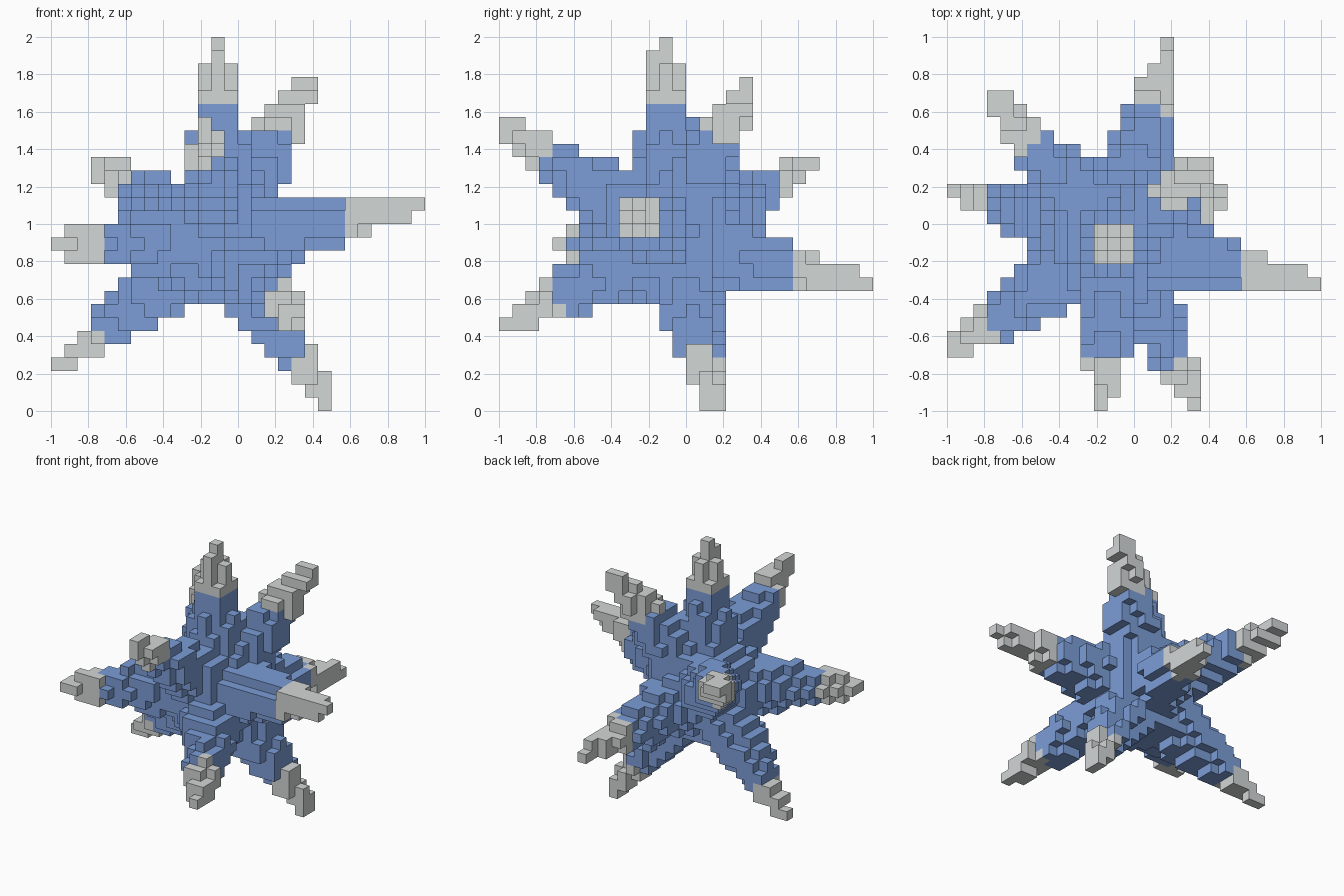
import bpy
import bmesh
from math import floor
from mathutils import Vector

if "Cube" in bpy.data.objects:
    bpy.data.objects.remove(bpy.data.objects["Cube"], do_unlink=True)

CELLS = 14                      # blocks per unit
SIZE = 1 / CELLS
CENTRE = Vector((-0.11, -0.08, 0.91))
CORE_RADIUS = 0.37

# Spike ends, and the distance from the centre where each pale tip begins
SPIKES = {
    "top_spike": ((-0.107, -0.12, 1.964), 0.75),
    "upper_back_left_spike": ((0.375, 0.325, 1.76), 0.70),
    "left_spike": ((0.964, -0.321, 1.095), 0.72),
    "lower_left_spike": ((0.48, 0.143, 0.036), 0.78),
    "lower_right_spike": ((-0.964, 0.179, 0.23), 0.83),
    "front_right_spike": ((-0.964, -0.679, 0.893), 0.80),
    "back_right_spike": ((-0.75, 0.679, 1.321), 0.76),
    "upper_front_spike": ((-0.179, -0.964, 1.53), 0.79),
    "back_spike": ((0.195, 0.964, 0.679), 0.74),
    "lower_front_spike": ((0.34, -0.964, 0.464), 0.78),
}


def make_material(name, colour):
    mat = bpy.data.materials.new(name)
    mat.use_nodes = True
    mat.diffuse_color = colour
    mat.node_tree.nodes["Principled BSDF"].inputs["Base Color"].default_value = colour
    return mat


MATERIALS = [make_material("blue", (0.2, 0.34, 0.68, 1)),
             make_material("pale_grey", (0.65, 0.68, 0.675, 1))]


def cell_centre(cell):
    return Vector([(c + 0.5) * SIZE for c in cell])


def cell_at(point):
    return tuple(floor(c * CELLS) for c in point)


# Fill the block grid: a round core with tapering spikes
owner = {}
for i in range(-CELLS, CELLS):
    for j in range(-CELLS, CELLS):
        for k in range(2 * CELLS):
            offset = cell_centre((i, j, k)) - CENTRE
            if offset.length < CORE_RADIUS:
                owner[i, j, k] = "core"
                continue
            best = 0
            for name, (tip, _) in SPIKES.items():
                axis = Vector(tip) - CENTRE
                along = offset.dot(axis.normalized())
                if 0 < along < axis.length + 0.02:
                    across = (offset - axis.normalized() * along).length
                    depth = 0.26 - 0.193 * along - across
                    if depth > best:
                        best = depth
                        owner[i, j, k] = name

# Keep the thin spike ends connected
for name, (tip, _) in SPIKES.items():
    for step in range(60, 101):
        cell = cell_at(CENTRE.lerp(Vector(tip), step / 100))
        owner.setdefault(cell, name)


def is_tip(cell):
    name = owner[cell]
    return name != "core" and (cell_centre(cell) - CENTRE).length > SPIKES[name][1]


def add_side(bm, corners, cell, axis, side):
    """One outer face of a block, wound to face outwards."""
    u, v = (axis + 1) % 3, (axis + 2) % 3
    loop = []
    for a, b in ((0, 0), (1, 0), (1, 1), (0, 1)):
        p = list(cell)
        p[axis] += side
        p[u] += a
        p[v] += b
        key = tuple(p)
        if key not in corners:
            corners[key] = bm.verts.new(Vector(key) * SIZE)
        loop.append(corners[key])
    face = bm.faces.new(loop if side else loop[::-1])
    face.material_index = int(is_tip(cell))


# Build each part from the exposed block sides
for part in ["core", *SPIKES]:
    bm = bmesh.new()
    corners = {}
    for cell, name in owner.items():
        if name != part:
            continue
        for axis in range(3):
            for side in (0, 1):
                neighbour = list(cell)
                neighbour[axis] += 2 * side - 1
                if tuple(neighbour) not in owner:
                    add_side(bm, corners, cell, axis, side)
    mesh = bpy.data.meshes.new(part)
    bm.to_mesh(mesh)
    bm.free()
    for mat in MATERIALS:
        mesh.materials.append(mat)
    bpy.context.collection.objects.link(bpy.data.objects.new(part, mesh))
